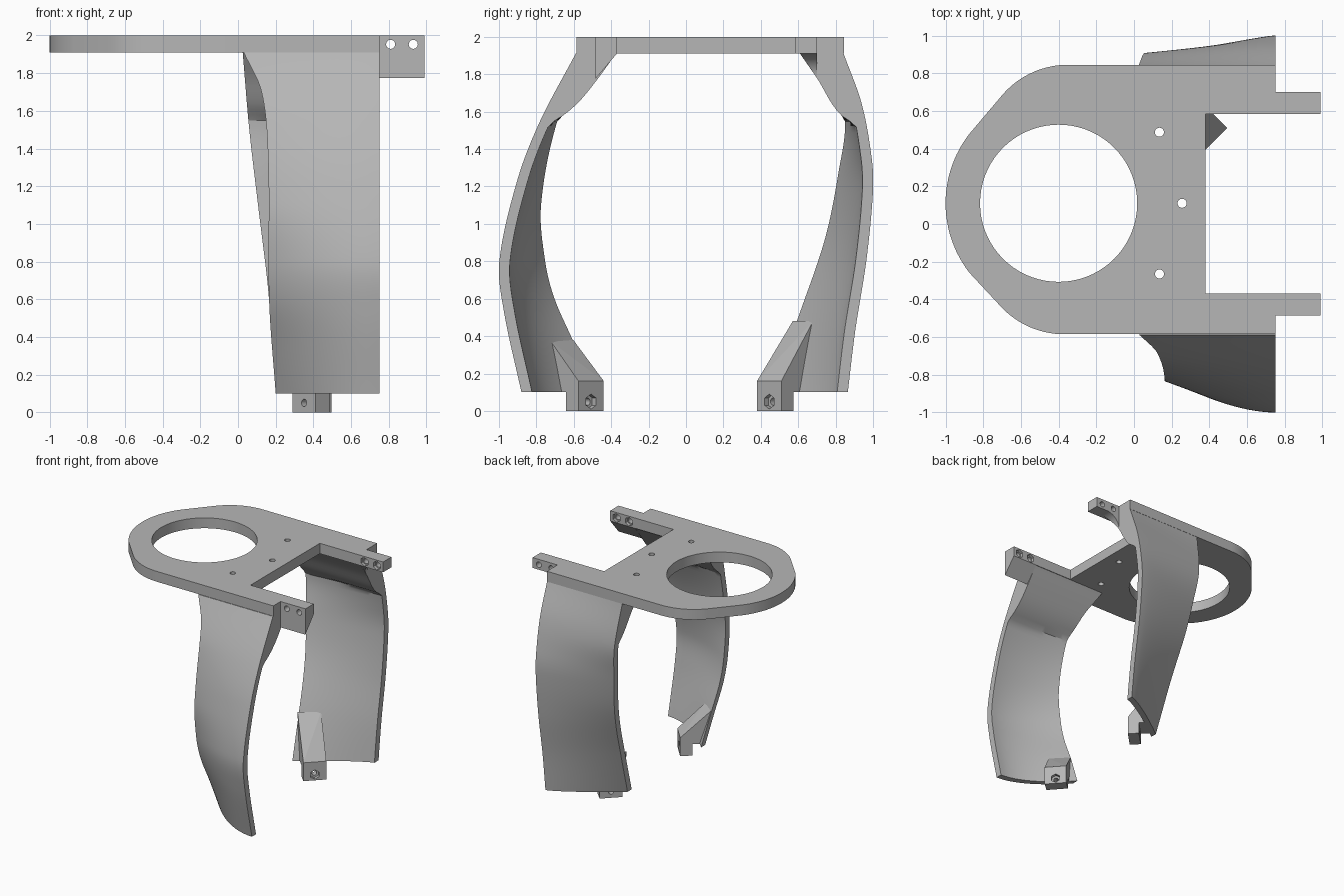
import bpy, bmesh, math
from mathutils import Vector, Matrix

cube = bpy.data.objects.get("Cube")
if cube:
    bpy.data.objects.remove(cube, do_unlink=True)

GREY = (0.47, 0.47, 0.47, 1)
mat = bpy.data.materials.new("matte grey")
mat.use_nodes = True
mat.diffuse_color = GREY
mat.node_tree.nodes["Principled BSDF"].inputs["Base Color"].default_value = GREY

TOP, UNDER, END = 2.0, 1.91, 0.75


def finish(name, bm):
    bmesh.ops.recalc_face_normals(bm, faces=bm.faces)
    mesh = bpy.data.meshes.new(name)
    bm.to_mesh(mesh)
    bm.free()
    mesh.materials.append(mat)
    ob = bpy.data.objects.new(name, mesh)
    bpy.context.collection.objects.link(ob)
    return ob


def activate(ob):
    bpy.ops.object.select_all(action='DESELECT')
    ob.select_set(True)
    bpy.context.view_layer.objects.active = ob


def smooth(ob):
    activate(ob)
    bpy.ops.object.shade_smooth_by_angle(angle=math.radians(30))


def prism(name, points, offset):
    """Extrude a planar outline along an offset vector."""
    bm = bmesh.new()
    face = bm.faces.new([bm.verts.new(p) for p in points])
    ext = bmesh.ops.extrude_face_region(bm, geom=[face])
    moved = [g for g in ext["geom"] if isinstance(g, bmesh.types.BMVert)]
    bmesh.ops.translate(bm, verts=moved, vec=offset)
    return finish(name, bm)


def bore(ob, centre, axis, radius, depth, sides=24):
    """Cut a straight hole centred on a point."""
    bm = bmesh.new()
    turn = Vector(axis).to_track_quat('Z', 'Y').to_matrix().to_4x4()
    bmesh.ops.create_cone(bm, cap_ends=True, segments=sides, radius1=radius, radius2=radius,
                          depth=depth, matrix=Matrix.Translation(centre) @ turn)
    cutter = finish("hole_cutter", bm)
    cutter.hide_render = True
    mod = ob.modifiers.new("hole", 'BOOLEAN')
    mod.operation, mod.solver, mod.object = 'DIFFERENCE', 'EXACT', cutter
    activate(ob)
    bpy.ops.object.modifier_apply(modifier=mod.name)
    bpy.data.objects.remove(cutter, do_unlink=True)


def arc(cx, cy, r, start, end, n):
    steps = [math.radians(start + (end - start) * i / n) for i in range(n + 1)]
    return [(cx + r * math.cos(a), cy + r * math.sin(a)) for a in steps]


def curve(keys, z):
    """Smooth interpolation through (z, value) keys, highest z first."""
    n = len(keys)

    def slope(i):
        a, b = keys[max(i - 1, 0)], keys[min(i + 1, n - 1)]
        return (b[1] - a[1]) / (b[0] - a[0])
    i = next((k for k in range(n - 1) if z >= keys[k + 1][0]), n - 2)
    (z0, v0), (z1, v1) = keys[i], keys[i + 1]
    h = z1 - z0
    t = (z - z0) / h
    return (v0 * (1 + 2 * t) * (1 - t) ** 2 + h * slope(i) * t * (1 - t) ** 2
            + v1 * t * t * (3 - 2 * t) + h * slope(i + 1) * t * t * (t - 1))


# Mounting plate with rounded end and rear notch
outline = (arc(-0.35, 0.385, 0.46, 90, 138, 14) + arc(-0.4, 0.11, 0.6, 142, 218, 24)
           + arc(-0.37, -0.125, 0.46, 225, 270, 14)
           + [(END, -0.585), (END, -0.37), (0.38, -0.37), (0.38, 0.585), (END, 0.585), (END, 0.845)])
plate = prism("mounting_plate", [(x, y, UNDER) for x, y in outline], (0, 0, TOP - UNDER))
bore(plate, (-0.4, 0.11, 1.95), (0, 0, 1), 0.417, 0.4, 72)
for x, y in ((0.135, 0.487), (0.255, 0.11), (0.135, -0.265)):
    bore(plate, (x, y, 1.95), (0, 0, 1), 0.024, 0.4)
smooth(plate)

# Hinge tabs: the front one is deep with a sloped underside, the rear one has a fillet
front_tab = prism("front_tab", [(END, -0.485, TOP), (END, -0.37, TOP), (END, -0.37, UNDER),
                                (END, -0.485, 1.775)], (0.24, 0, 0))
rear_tab = prism("rear_tab", [(END, 0.585, TOP), (END, 0.7, TOP), (END, 0.7, UNDER),
                              (END, 0.585, UNDER)], (0.24, 0, 0))
for tab, y, inner in ((front_tab, -0.43, -0.37), (rear_tab, 0.64, 0.585)):
    for x in (0.81, 0.93):
        bore(tab, (x, y, 1.953), (0, 1, 0), 0.024, 0.4)
        bore(tab, (x, inner, 1.953), (0, 1, 0), 0.038, 0.05, 6)
    smooth(tab)

bm = bmesh.new()
rows = []
for x, z in arc(END + 0.13, UNDER - 0.13, 0.13, 90, 180, 10):
    inner = 0.61 + (UNDER - z) * 0.7
    rows.append([bm.verts.new(p) for p in ((x, inner, z), (x, 0.7, z), (x, 0.7, UNDER), (x, 0.61, UNDER))])
for a, b in zip(rows, rows[1:]):
    for k in range(4):
        bm.faces.new((a[k], a[k - 1], b[k - 1], b[k]))
bm.faces.new(rows[-1])
bmesh.ops.remove_doubles(bm, verts=bm.verts, dist=0.0005)
smooth(finish("rear_tab_fillet", bm))


def leg(name, sign, outer, left_x, left_y, root, power, nz=60, nx=16):
    """Curved shell; distances are measured outward from y = 0 and mirrored by sign."""
    bm = bmesh.new()
    grid = []
    for j in range(nz + 1):
        z = UNDER + (0.1 - UNDER) * j / nz
        y0, xl, yl = (curve(k, z) for k in (outer, left_x, left_y))
        inner_root = curve(root, z) if z > root[-1][0] else 9
        skins = ([], [])
        for i in range(nx + 1):
            s = i / nx
            x = END + (xl - END) * s
            y = y0 + (yl - y0) * s ** power
            skins[0].append(bm.verts.new((x, sign * y, z)))
            skins[1].append(bm.verts.new((x, sign * min(y - 0.057, inner_root), z)))
        grid.append(skins[0] + skins[1][::-1])
    for a, b in zip(grid, grid[1:]):
        for k in range(len(a)):
            bm.faces.new((a[k], a[k - 1], b[k - 1], b[k]))
    for ring in (grid[0], grid[-1]):
        for i in range(nx):
            bm.faces.new((ring[i], ring[i + 1], ring[-2 - i], ring[-1 - i]))
    smooth(finish(name, bm))


# Curved legs with thickened roots under the plate
leg("front_leg", -1,
    [(1.91, 0.59), (1.55, 0.78), (1.24, 0.9), (0.8, 0.998), (0.54, 0.975), (0.1, 0.88)],
    [(1.91, 0.03), (1.7, 0.125), (1.34, 0.16), (0.6, 0.165), (0.1, 0.2)],
    [(1.91, 0.59), (1.55, 0.745), (1.1, 0.832), (0.8, 0.81), (0.6, 0.76), (0.35, 0.65), (0.1, 0.55)],
    [(1.91, 0.375), (1.765, 0.48), (1.64, 0.585), (1.555, 0.695), (1.51, 0.8)], 1.8)
leg("rear_leg", 1,
    [(1.91, 0.843), (1.64, 0.94), (1.35, 0.993), (1.18, 1.0), (0.81, 0.965), (0.43, 0.905), (0.1, 0.865)],
    [(1.91, 0.025), (1.5, 0.06), (1.07, 0.11), (0.65, 0.16), (0.1, 0.2)],
    [(1.91, 0.843), (1.55, 0.907), (1.29, 0.875), (0.92, 0.8), (0.48, 0.65), (0.1, 0.52)],
    [(1.91, 0.61), (1.78, 0.7), (1.59, 0.82), (1.51, 0.94)], 1.2)


def foot(name, a, b, back, low, high):
    """Angled screw block plus a sloped brace; low and high are brace reaches at both sides."""
    a, b = Vector((*a, 0)), Vector((*b, 0))
    along = (b - a).normalized()
    out = Vector((-abs(along.y), math.copysign(abs(along.x), a.y), 0))
    block = prism(name + "_block", [a, b, b + out * back, a + out * back], (0, 0, 0.16))
    mid = (a + b) / 2 + Vector((0, 0, 0.05))
    bore(block, mid, out, 0.02, 0.5, 16)
    bore(block, mid, out, 0.04, 0.06, 6)
    smooth(block)
    bm = bmesh.new()
    for corner, reach_low, (reach, z) in zip((a, b), low, high):
        for d, h in ((0, 0.16), (0.04, 0.1), (reach_low, 0.1), (reach, z)):
            bm.verts.new(corner + out * d + Vector((0, 0, h)))
    bmesh.ops.convex_hull(bm, input=bm.verts)
    finish(name + "_brace", bm)


# Screw feet at the leg tips
foot("front_foot", (0.365, -0.44), (0.485, -0.575), 0.1, (0.16, 0.15), ((0.245, 0.38), (0.22, 0.37)))
foot("rear_foot", (0.365, 0.38), (0.495, 0.51), 0.092, (0.18, 0.15), ((0.27, 0.48), (0.24, 0.48)))
